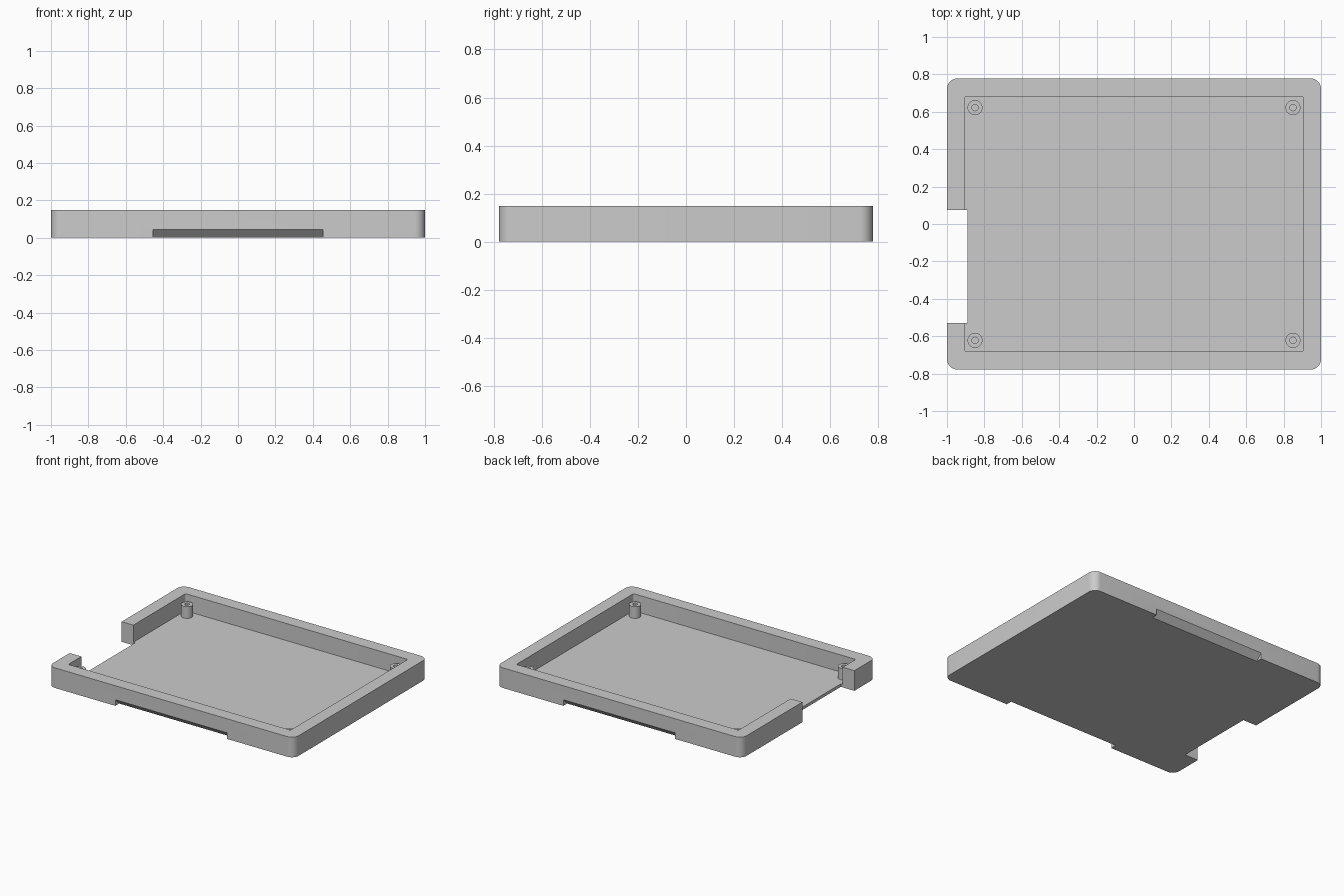
import bpy
import math

default = bpy.data.objects.get("Cube")
if default:
    bpy.data.objects.remove(default, do_unlink=True)

HALF_X, HALF_Y, HEIGHT = 1.0, 0.778, 0.148
FLOOR = 0.022
SLOT_HALF, SLOT_RISE = 0.455, 0.045
POST_X, POST_Y, POST_TOP = 0.85, 0.622, 0.108

grey = bpy.data.materials.new("plain grey")
grey.use_nodes = True
grey.diffuse_color = (0.6, 0.6, 0.6, 1)
grey.node_tree.nodes["Principled BSDF"].inputs["Base Color"].default_value = (0.6, 0.6, 0.6, 1)


def make_object(name, verts, faces):
    mesh = bpy.data.meshes.new(name)
    mesh.from_pydata(verts, [], faces)
    mesh.materials.append(grey)
    obj = bpy.data.objects.new(name, mesh)
    bpy.context.collection.objects.link(obj)
    return obj


def prism(name, outline, low, high, place):
    """Extrude a counter-clockwise outline; place maps (u, v, w) to x, y, z."""
    n = len(outline)
    verts = [place(u, v, w) for w in (low, high) for u, v in outline]
    faces = [tuple(reversed(range(n))), tuple(range(n, 2 * n))]
    faces += [(i, (i + 1) % n, (i + 1) % n + n, i + n) for i in range(n)]
    return make_object(name, verts, faces)


def upright(u, v, w):
    return (u, v, w)


def rounded_rect(hx, hy, radius, steps=8):
    points = []
    for corner, (sx, sy) in enumerate([(1, 1), (-1, 1), (-1, -1), (1, -1)]):
        for i in range(steps + 1):
            a = math.pi / 2 * (corner + i / steps)
            points.append((sx * (hx - radius) + radius * math.cos(a),
                           sy * (hy - radius) + radius * math.sin(a)))
    return points


def cut(target, cutter):
    """Subtract the cutter, keep the result and drop the cutter."""
    cutter.hide_render = True
    mod = target.modifiers.new("cut", 'BOOLEAN')
    mod.operation, mod.solver, mod.object = 'DIFFERENCE', 'EXACT', cutter
    graph = bpy.context.evaluated_depsgraph_get()
    result = bpy.data.meshes.new_from_object(target.evaluated_get(graph))
    target.modifiers.clear()
    target.data = result
    bpy.data.objects.remove(cutter, do_unlink=True)


def smooth(obj):
    bpy.ops.object.select_all(action='DESELECT')
    obj.select_set(True)
    bpy.context.view_layer.objects.active = obj
    bpy.ops.object.shade_smooth_by_angle(angle=math.radians(30))


# Tray with rounded corners and an open top
tray = prism("tray", rounded_rect(HALF_X, HALF_Y, 0.055), 0, HEIGHT, upright)
cut(tray, prism("cavity_cutter", rounded_rect(0.905, 0.682, 0.01, 4), FLOOR, 0.3, upright))

# Opening through the wall on the right side
opening = [(-1.2, -0.53), (-0.89, -0.53), (-0.89, 0.075), (-1.2, 0.075)]
cut(tray, prism("opening_cutter", opening, -0.1, 0.3, upright))

# Sloped finger grips under the front and back edges
grip = [(HALF_Y, SLOT_RISE), (HALF_Y - 0.065, SLOT_RISE - 0.065),
        (HALF_Y + 0.03, SLOT_RISE - 0.065), (HALF_Y + 0.03, SLOT_RISE)]
for side in (1, -1):
    outline = [(side * y, z) for y, z in grip][::side]
    cut(tray, prism("grip_cutter", outline, -SLOT_HALF, SLOT_HALF,
                    lambda u, v, w: (w, u, v)))
smooth(tray)


# Hollow screw posts in the corners, lathed from a ring profile
def screw_post(name, x, y, sides=32):
    profile = [(0.04, FLOOR), (0.04, POST_TOP), (0.017, POST_TOP), (0.017, FLOOR)]
    n = len(profile)
    verts = [(x + r * math.cos(2 * math.pi * i / sides),
              y + r * math.sin(2 * math.pi * i / sides), z)
             for i in range(sides) for r, z in profile]
    faces = [(i * n + k, (i + 1) % sides * n + k,
              (i + 1) % sides * n + (k + 1) % n, i * n + (k + 1) % n)
             for i in range(sides) for k in range(n)]
    smooth(make_object(name, verts, faces))


for end, sy in (("front", -1), ("back", 1)):
    for hand, sx in (("right", -1), ("left", 1)):
        screw_post(f"screw_post_{end}_{hand}", sx * POST_X, sy * POST_Y)
